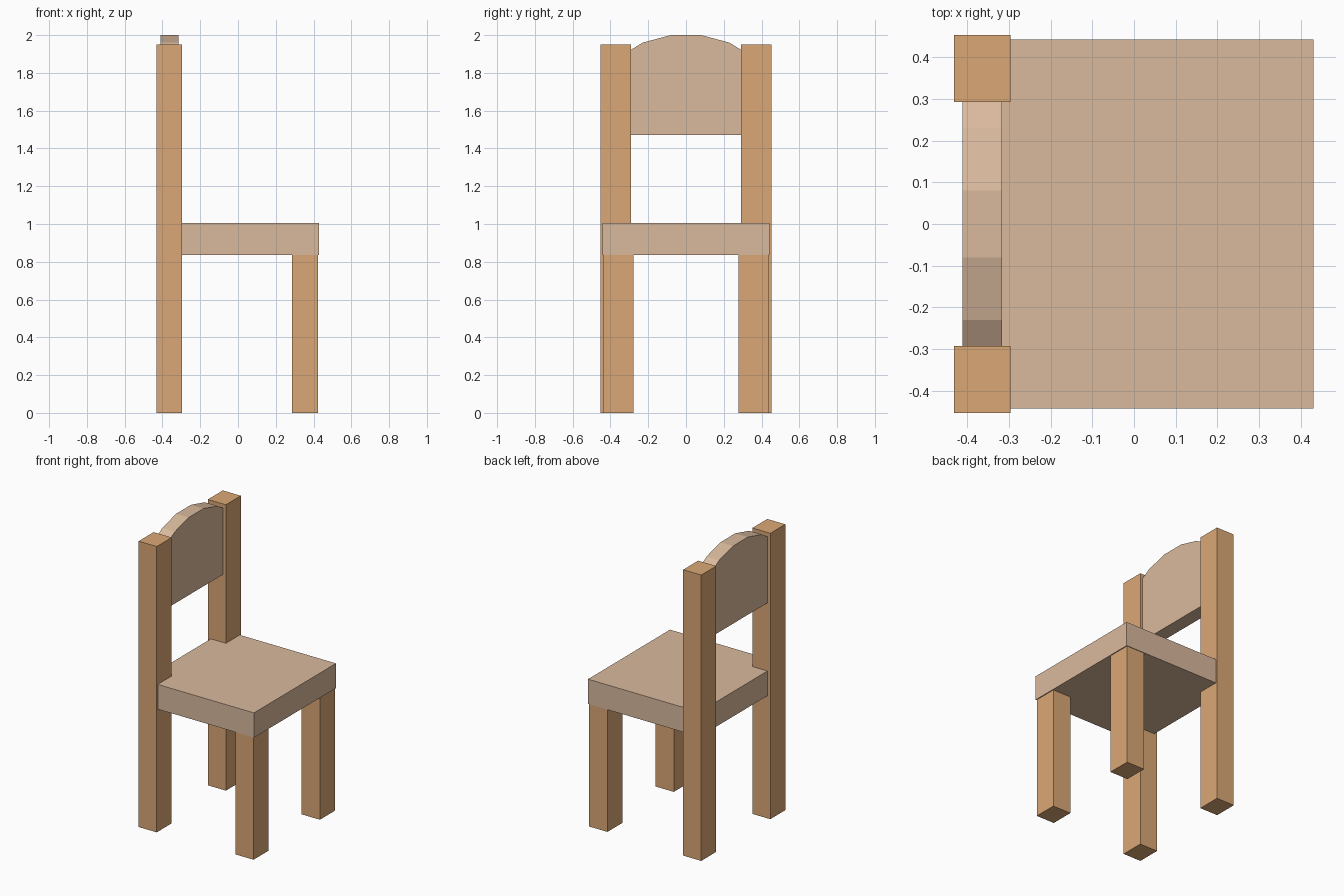
import bpy, bmesh

if "Cube" in bpy.data.objects:
    bpy.data.objects.remove(bpy.data.objects["Cube"])


def material(name, color):
    m = bpy.data.materials.new(name)
    m.diffuse_color = (*color, 1)
    m.use_nodes = True
    m.node_tree.nodes["Principled BSDF"].inputs["Base Color"].default_value = m.diffuse_color
    return m


frame_wood = material("frame_wood", (0.71, 0.39, 0.18))
panel_wood = material("panel_wood", (0.70, 0.49, 0.34))


def prism(name, profile, x0, x1, mat):
    """Extrude a closed (y, z) profile from x0 to x1."""
    bm = bmesh.new()
    face = bm.faces.new([bm.verts.new((x0, y, z)) for y, z in profile])
    ext = bmesh.ops.extrude_face_region(bm, geom=[face])
    verts = [v for v in ext["geom"] if isinstance(v, bmesh.types.BMVert)]
    bmesh.ops.translate(bm, verts=verts, vec=(x1 - x0, 0, 0))
    bmesh.ops.recalc_face_normals(bm, faces=bm.faces)
    mesh = bpy.data.meshes.new(name)
    bm.to_mesh(mesh)
    bm.free()
    mesh.materials.append(mat)
    obj = bpy.data.objects.new(name, mesh)
    bpy.context.collection.objects.link(obj)
    return obj


def box(name, x, y, z, mat):
    corners = [(y[0], z[0]), (y[1], z[0]), (y[1], z[1]), (y[0], z[1])]
    return prism(name, corners, x[0], x[1], mat)


# Tall back posts and short front legs, one of each per side
for side, s in (("near", -1), ("far", 1)):
    box(f"back_post_{side}", (-0.432, -0.296), (s * 0.292, s * 0.453), (0, 1.95), frame_wood)
    box(f"front_leg_{side}", (0.286, 0.424), (s * 0.277, s * 0.438), (0, 0.836), frame_wood)

# Seat slab, running back between the posts
box("seat", (-0.41, 0.43), (-0.442, 0.442), (0.836, 1.005), panel_wood)

# Backrest with a faceted arched top
arch = [(0.30, 1.917), (0.23, 1.96), (0.08, 2.0)]
outline = [(-0.30, 1.47), (0.30, 1.47)] + arch + [(-y, z) for y, z in reversed(arch)]
prism("backrest", outline, -0.411, -0.316, panel_wood)
